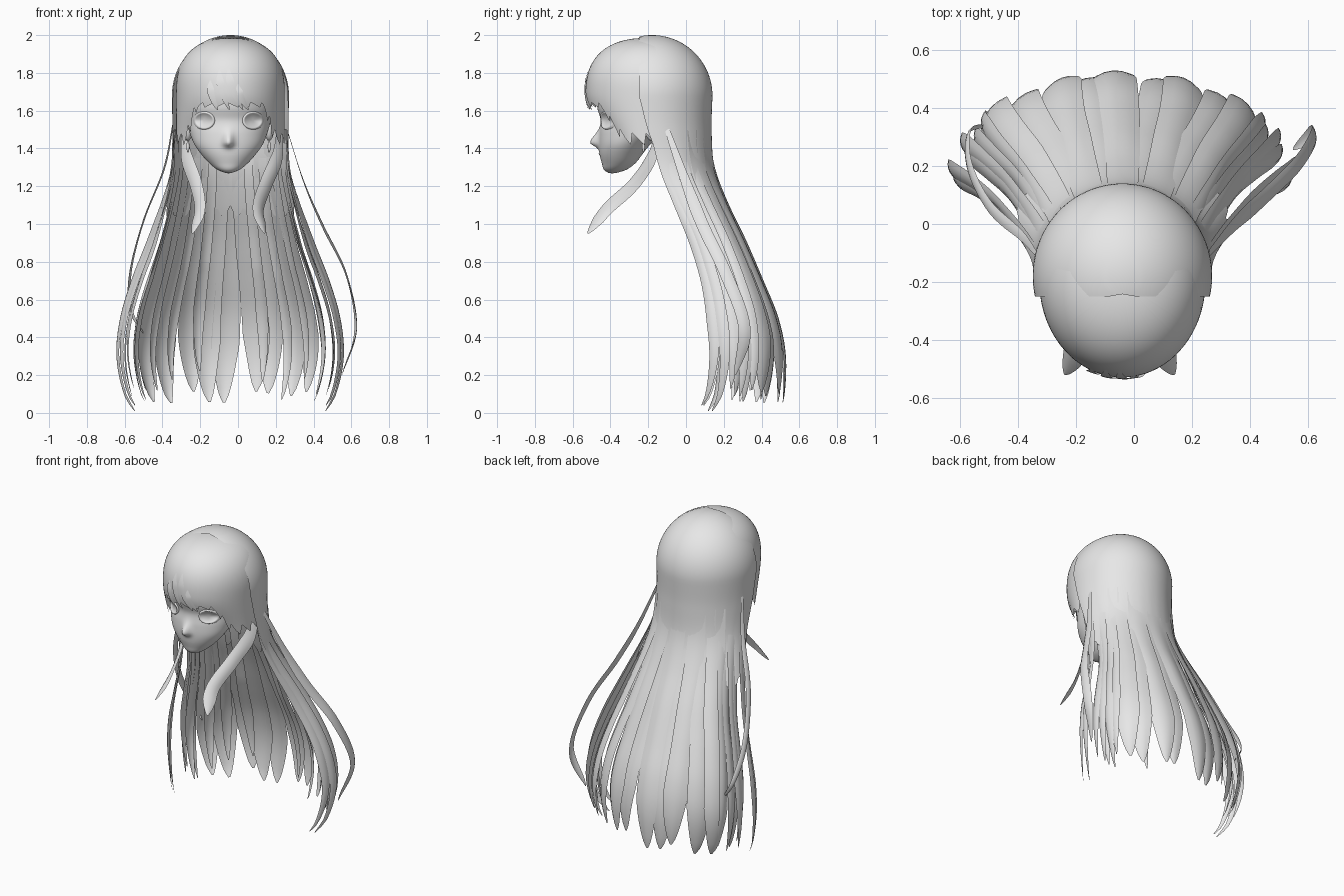
import bpy, bmesh, math, random
from mathutils import Vector

if "Cube" in bpy.data.objects:
    bpy.data.objects.remove(bpy.data.objects["Cube"])

random.seed(4)
CX = -0.04

grey = bpy.data.materials.new("plain_grey")
grey.diffuse_color = (0.8, 0.8, 0.8, 1)
grey.use_nodes = True
grey.node_tree.nodes["Principled BSDF"].inputs["Base Color"].default_value = grey.diffuse_color


def curve(table, t):
    """Smooth interpolation of rows (key, values...) with rising keys."""
    n = len(table)
    t = min(max(t, table[0][0]), table[-1][0])
    i = 0
    while i < n - 2 and t > table[i + 1][0]:
        i += 1

    def slope(j, k):
        a, b = table[max(j - 1, 0)], table[min(j + 1, n - 1)]
        return (b[k] - a[k]) / (b[0] - a[0])
    p, q = table[i], table[i + 1]
    h = q[0] - p[0]
    u = (t - p[0]) / h
    return [(2*u**3 - 3*u**2 + 1) * p[k] + (u**3 - 2*u**2 + u) * h * slope(i, k)
            + (3*u**2 - 2*u**3) * q[k] + (u**3 - u**2) * h * slope(i + 1, k)
            for k in range(1, len(p))]


def sheet(name, rows, closed=False, flip=False):
    """Mesh from a grid of points, smooth shaded."""
    bm = bmesh.new()
    vs = [[bm.verts.new(p) for p in r] for r in rows]
    n = len(rows[0])
    for a, b in zip(vs, vs[1:]):
        for j in range(n if closed else n - 1):
            k = (j + 1) % n
            quad = (a[j], a[k], b[k], b[j])
            bm.faces.new(quad[::-1] if flip else quad)
    bmesh.ops.remove_doubles(bm, verts=bm.verts, dist=0.0001)
    for f in bm.faces:
        f.smooth = True
    me = bpy.data.meshes.new(name)
    bm.to_mesh(me)
    bm.free()
    me.materials.append(grey)
    ob = bpy.data.objects.new(name, me)
    bpy.context.collection.objects.link(ob)
    return ob


def ribbon(name, path, width, facing, steps=36, bulge=0.13):
    """Tapering, slightly arched lock of hair along a path function of t."""
    rows = []
    for i in range(steps + 1):
        t = i / steps
        p = path(t)
        tan = (path(min(t + 0.02, 1)) - path(max(t - 0.02, 0))).normalized()
        side = tan.cross(facing(p)).normalized()
        out = side.cross(tan)
        w = width(t)
        arch = bulge * min(1, t * 2.5)
        rows.append([p + side * w * s / 2 + out * w * arch * (0.6 - s * s)
                     for s in (-1, -0.5, 0, 0.5, 1)])
    return sheet(name, rows)


# Long hair envelope: height, half width, front edge y, back y
ENVELOPE = [(0.0, 0.50, 0.06, 0.50), (0.1, 0.56, 0.11, 0.515), (0.3, 0.60, 0.14, 0.515),
            (0.5, 0.58, 0.13, 0.475), (0.7, 0.52, 0.10, 0.395), (0.9, 0.44, 0.04, 0.31),
            (1.1, 0.37, -0.04, 0.22), (1.3, 0.32, -0.12, 0.155),
            (1.5, 0.31, -0.17, 0.138), (1.68, 0.31, -0.18, 0.14)]


def envelope(deg, z, inset=0.0):
    hx, yf, yb = curve(ENVELOPE, z)
    a = math.radians(deg)
    return Vector((CX + (hx - inset) * math.sin(a), yf + (yb - yf - inset) * math.cos(a), z))


def outward(p, turn=0.0):
    yf = curve(ENVELOPE, p.z)[1]
    return Vector((p.x - CX, (p.y - yf) * 1.4 - turn, 0.12)).normalized()


# Crown and unbroken back hair in one smooth sheet, open at the front for the fringe
scalp = []
for i in range(25):
    e = math.radians(90 * (1 - i / 24))
    span = math.acos(max(-1, -0.07 / (0.32 * math.cos(e) + 1e-6)))
    scalp.append([(CX + 0.31 * math.cos(e) * math.sin(a), -0.18 + 0.32 * math.cos(e) * math.cos(a),
                   1.68 + 0.32 * math.sin(e)) for a in (span * (j / 36 - 1) for j in range(73))])
for i in range(1, 25):
    u = i / 24
    span = 90 + 12.6 * (1 - u) ** 2
    scalp.append([envelope(span * (j / 36 - 1), 1.68 - 0.58 * u - 0.06 * u * abs(math.sin(j * 0.7)),
                           0.008 * u) for j in range(73)])
sheet("crown_and_back_hair", scalp)


def lock(name, deg, tip, w, inset=0.0, root=1.5, turn=0.0, taper=0.3):
    drift, phase = random.uniform(-3, 3), random.uniform(0, 6)

    def path(t):
        z = root + (tip - root) * t
        d = deg + drift * t * t + 1.5 * math.sin(phase + 4 * t) * t
        return envelope(d, z, inset * min(1, t * 2) + 0.012 - 0.016 * min(1, t * 3))
    ribbon(name, path, lambda t: w * (0.6 + 0.4 * t) * min(1, (1.003 - t) / taper) ** 0.6,
           lambda p: outward(p, turn * min(1, max(0, (1.4 - p.z) / 0.5))))


# Wide locks down the back
for i in range(9):
    lock("back_lock", -46 + 92 * i / 8, random.uniform(0.04, 0.12), 0.165,
         0.018 * (i % 2), taper=0.22)
# Narrow locks down each side, the last two set apart at the front
for s in (-1, 1):
    for i, (deg, tip) in enumerate(((54, 0.12), (60, 0.06), (66, 0.09), (72, 0.13),
                                    (82, 0.01), (89, 0.04))):
        lock("side_lock", s * deg, tip, 0.085 if i < 4 else 0.075, 0.025 * (i % 2), turn=0.22)
    # Inner layer
    for i in range(4):
        lock("inner_lock", s * (18 + 16 * i), random.uniform(0.06, 0.25), 0.08, 0.06, 1.35)


def point_lock(name, pts, w, facing, taper=0.3):
    table = [(i / (len(pts) - 1), *p) for i, p in enumerate(pts)]
    ribbon(name, lambda t: Vector(curve(table, t)),
           lambda t: w * min(1, 0.4 + 2 * t) * min(1, (1.004 - t) / taper) ** 0.6, facing)


# Loose wisps flying out at the sides
point_lock("left_wisp", [(-0.34, -0.10, 1.55), (-0.39, -0.04, 1.3), (-0.50, 0.06, 1.02),
                         (-0.57, 0.20, 0.75), (-0.57, 0.32, 0.55), (-0.50, 0.34, 0.42)],
           0.04, outward)
point_lock("right_wisp", [(0.26, -0.10, 1.5), (0.35, 0.0, 1.22), (0.45, 0.09, 0.99),
                          (0.57, 0.21, 0.74), (0.625, 0.31, 0.45), (0.55, 0.26, 0.2)],
           0.065, lambda p: outward(p, 0.15), 0.15)

# Front locks falling past the cheeks
for s, xs in ((-1, (-0.285, -0.275, -0.225, -0.205, -0.24)), (1, (0.22, 0.21, 0.15, 0.11, 0.14))):
    pts = list(zip(xs, (-0.14, -0.18, -0.28, -0.42, -0.52), (1.52, 1.36, 1.21, 1.08, 0.95)))
    point_lock("front_lock", pts, 0.085, lambda p, s=s: Vector((s * 0.7, -0.7, 0.2)), 0.15)


# Fringe shell with a jagged lower edge
def fringe_radius(deg, z):
    if z > 1.7:
        return max(0, 1 - ((z - 1.7) / 0.285) ** 2.4) ** (1 / 2.4)
    return 1 - 7 * (1.7 - z) ** 2 * math.cos(math.radians(deg)) ** 2


def fringe_at(deg, z, lift=0.0):
    a = math.radians(deg)
    r = fringe_radius(deg, z) + lift
    return Vector((CX + 0.287 * r * math.sin(a), -0.2 - 0.33 * r * math.cos(a), z))


def fringe_point(deg, u):
    k = min(1, max(0, (abs(deg) - 34) / 34))
    tooth = (abs(deg + 4) / 13) % 1
    low = 1.645 - 0.16 * k * k * (3 - 2 * k) - (0.03 + 0.04 * k) * tooth
    return fringe_at(deg, 1.985 + (low - 1.985) * u ** 1.6)


sheet("fringe", [[fringe_point(-100 + 200 * j / 134, i / 32) for j in range(135)]
                 for i in range(33)], flip=True)

# Thin overlapping strands on the fringe
for d0, d1, top in ((-22, -14, 1.76), (-12, -1, 1.82), (-2, 14, 1.83), (8, 20, 1.74)):
    def fringe_path(t, d0=d0, d1=d1, top=top):
        return fringe_at(d0 + (d1 - d0) * t * t, top + (1.605 - top) * t, 0.02 * min(1, t * 3))
    ribbon("fringe_strand", fringe_path, lambda t: 0.05 * min(1, t * 3 + 0.1) * (1.01 - t) ** 0.5,
           lambda p: Vector((p.x - CX, p.y + 0.2, 0)).normalized(), 16, 0.03)

# Face: height, half width, front y, back y
FX = -0.05
FACE = [(1.27, 0.015, -0.41, -0.37), (1.285, 0.055, -0.433, -0.32), (1.32, 0.10, -0.445, -0.27),
        (1.37, 0.145, -0.458, -0.23), (1.42, 0.18, -0.462, -0.19), (1.48, 0.205, -0.46, -0.12),
        (1.55, 0.225, -0.452, -0.05), (1.62, 0.24, -0.47, 0.0), (1.75, 0.235, -0.465, 0.0),
        (1.85, 0.18, -0.40, -0.02)]


def nose(x, z):
    drop = 0.05 if z > 1.43 else 0.022
    return 0.045 * math.exp(-((x - FX) / 0.026) ** 2 - ((z - 1.43) / drop) ** 2)


def face_y(x, z):
    hw, yf, yb = curve(FACE, z)
    q = max(0, 1 - ((x - FX) / hw) ** 2) ** 0.5
    return (yf + yb) / 2 + (yf - yb) / 2 * q - nose(x, z)


rows = [[(FX, -0.39, 1.268)] * 96]
for i in range(61):
    z = 1.27 + 0.58 * (i / 60) ** 1.15
    hw, yf, yb = curve(FACE, z)
    row = []
    for j in range(96):
        a = math.tau * j / 96
        x, y = FX + hw * math.sin(a), (yf + yb) / 2 + (yf - yb) / 2 * math.cos(a)
        row.append((x, y - (nose(x, z) if math.cos(a) > 0 else 0), z))
    rows.append(row)
sheet("face", rows, True)

for s in (-1, 1):
    # Round eye with a raised rim
    eye = []
    for r, lift in ((0, 0.004), (0.036, 0.004), (0.04, 0.01), (0.047, 0.012), (0.053, -0.002)):
        eye.append([(x, face_y(x, z) - lift, z) for x, z in
                    ((FX + s * 0.13 + 1.1 * r * math.cos(a), 1.548 + 0.92 * r * math.sin(a))
                     for a in (math.tau * j / 40 for j in range(40)))])
    sheet("eye", eye, True, True)
    # Ear and drop earring
    for name, c, rad in (("ear", (FX + s * 0.215, -0.18, 1.51), (0.025, 0.04, 0.07)),
                         ("earring", (FX + s * 0.215, -0.225, 1.41), (0.008, 0.008, 0.032))):
        sheet(name, [[(c[0] + rad[0] * math.sin(e) * math.cos(a), c[1] + rad[1] * math.sin(e) * math.sin(a),
                       c[2] + rad[2] * math.cos(e)) for a in (math.tau * j / 16 for j in range(16))]
                     for e in (math.pi * i / 10 for i in range(11))], True, True)

# Mouth line
sheet("mouth", [[(x, face_y(x, z) - 0.004, z) for x, z in
                 ((FX + 0.05 * k / 8, 1.368 + dz + 0.006 * (k / 8) ** 2) for k in range(-8, 9))]
                for dz in (-0.004, 0.004)])
